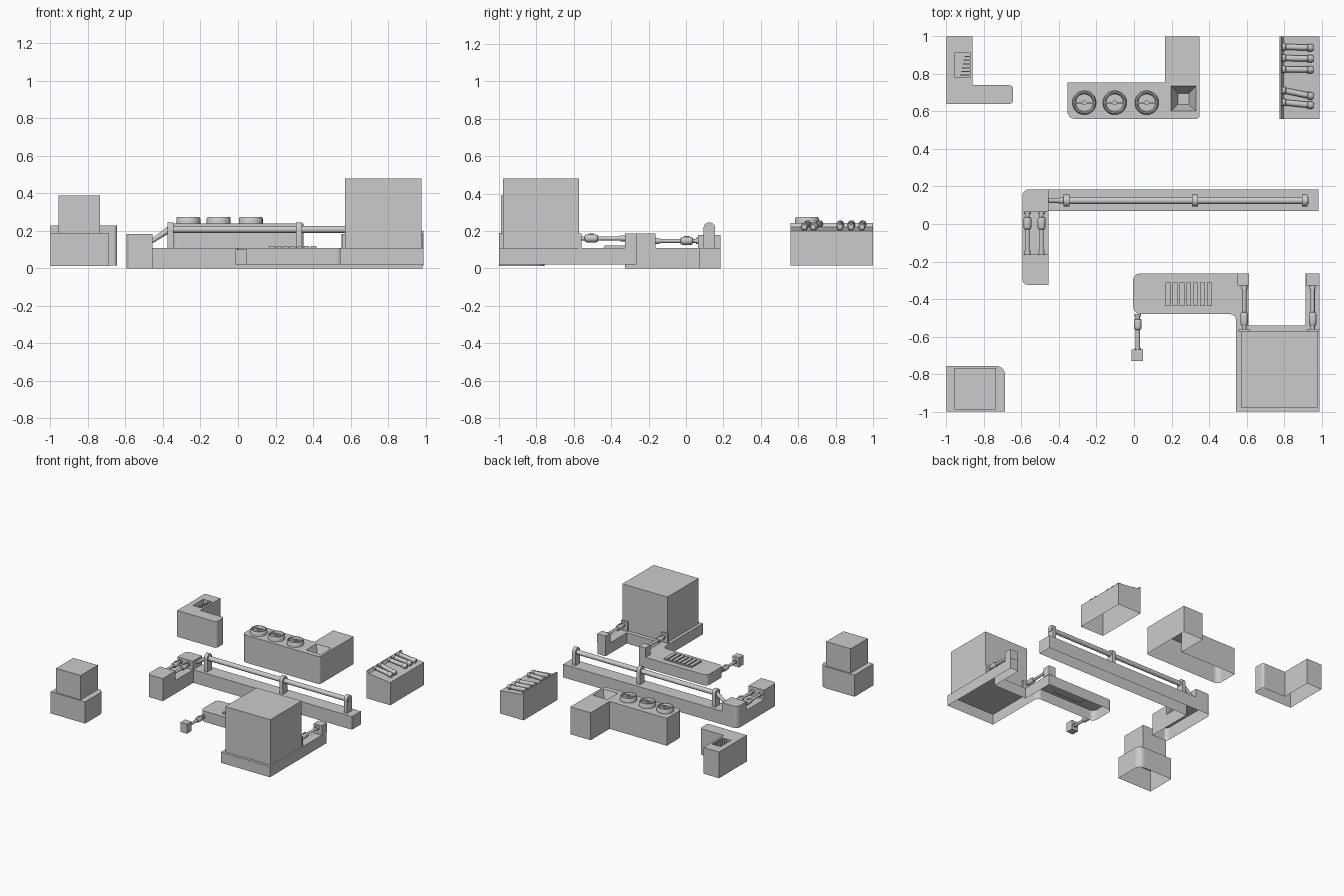
import bpy, bmesh, math
from mathutils import Vector

if "Cube" in bpy.data.objects:
    bpy.data.objects.remove(bpy.data.objects["Cube"])


def finish(name, bm, smooth=False):
    bmesh.ops.recalc_face_normals(bm, faces=bm.faces)
    me = bpy.data.meshes.new(name)
    bm.to_mesh(me)
    bm.free()
    ob = bpy.data.objects.new(name, me)
    bpy.context.collection.objects.link(ob)
    if smooth:
        bpy.ops.object.select_all(action='DESELECT')
        ob.select_set(True)
        bpy.context.view_layer.objects.active = ob
        bpy.ops.object.shade_smooth_by_angle(angle=math.radians(35))
    return ob


def rounded(pts, seg=5):
    """Outline of (x, y[, radius]) corners with rounded corners filled in."""
    out = []
    for i, p in enumerate(pts):
        c = Vector(p[:2])
        if len(p) == 2:
            out.append(c)
            continue
        a = c + (Vector(pts[i - 1][:2]) - c).normalized() * p[2]
        b = c + (Vector(pts[(i + 1) % len(pts)][:2]) - c).normalized() * p[2]
        mid = a + b - c
        for k in range(seg + 1):
            t = k / seg * math.pi / 2
            out.append(mid + (a - mid) * math.cos(t) + (b - mid) * math.sin(t))
    return out


def rect(x0, x1, y0, y1):
    return [(x0, y0), (x1, y0), (x1, y1), (x0, y1)]


def shell(name, pts, z0, z1, hole=None, closed=False):
    """Extruded outline, hollow underneath, with an optional hole in the top."""
    bm = bmesh.new()
    o = rounded(pts)
    n = len(o)
    lo = [bm.verts.new((p.x, p.y, z0)) for p in o]
    hi = [bm.verts.new((p.x, p.y, z1)) for p in o]
    for i in range(n):
        j = (i + 1) % n
        bm.faces.new((lo[i], lo[j], hi[j], hi[i]))
    if closed:
        bm.faces.new(lo[::-1])
    if hole:
        h = [bm.verts.new((x, y, z1)) for x, y in hole]
        edges = [bm.edges.new((h[i - 1], h[i])) for i in range(len(h))]
        edges += [bm.edges.get((hi[i - 1], hi[i])) for i in range(n)]
        bmesh.ops.triangle_fill(bm, use_beauty=True, edges=edges, normal=(0, 0, 1))
    else:
        bm.faces.new(hi)
    return finish(name, bm)


def box(name, x0, x1, y0, y1, z0, z1):
    return shell(name, rect(x0, x1, y0, y1), z0, z1, closed=True)


def pit(name, top, z1, bottom, z0):
    bm = bmesh.new()
    a = [bm.verts.new((x, y, z1)) for x, y in top]
    b = [bm.verts.new((x, y, z0)) for x, y in bottom]
    for i in range(4):
        j = (i + 1) % 4
        bm.faces.new((a[j], a[i], b[i], b[j]))
    bm.faces.new(b)
    ob = finish(name, bm)
    ob.data.flip_normals()
    return ob


def lathe(name, a, b, prof, seg=16):
    """Turned part between a and b; prof is (fraction along, radius)."""
    a, b = Vector(a), Vector(b)
    q = (b - a).to_track_quat('Z', 'Y')
    bm = bmesh.new()
    rings = []
    for t, r in prof:
        rings.append([bm.verts.new(a.lerp(b, t) + q @ Vector((r * math.cos(2 * math.pi * k / seg),
                      r * math.sin(2 * math.pi * k / seg), 0))) for k in range(seg)])
    for u, v in zip(rings, rings[1:]):
        for k in range(seg):
            m = (k + 1) % seg
            bm.faces.new((u[k], u[m], v[m], v[k]))
    bm.faces.new(rings[0][::-1])
    bm.faces.new(rings[-1])
    return finish(name, bm, True)


def piston(name, x, ya, yb, z):
    """Rod with a thick sleeve near end a and a collar near end b."""
    lathe(name, (x, ya, z), (x, yb, z),
          [(0, .018), (.06, .018), (.06, .011), (.13, .011), (.14, .017), (.17, .021), (.38, .021),
           (.41, .017), (.42, .011), (.9, .011), (.9, .016), (1, .016)])
    ym = ya + (yb - ya) * .275
    box(name + "_latch", x - .006, x + .006, ym - .015, ym + .015, z + .01, z + .025)


# back left corner block with louvred vent
vent = rect(-.955, -.875, .78, .915)
shell("corner_block", [(-1, .64), (-.645, .64, .02), (-.645, .74, .02), (-.86, .74), (-.86, 1), (-1, 1)],
      .015, .23, vent)
pit("corner_vent", vent, .23, vent, .19)
for i in range(6):
    y = .79 + i * .02
    box("vent_slat", -.925 + .004 * i, -.875, y, y + .007, .19, .227)

# back middle console with funnel and three dials
well = rect(.197, .33, .602, .735)
shell("console", [(-.355, .56, .04), (.35, .56, .02), (.35, 1), (.165, 1), (.165, .755), (-.355, .755)],
      .015, .24, well)
pit("console_funnel", well, .24, rect(.235, .292, .638, .695), .15)
for x in (-.265, -.103, .068):
    lathe("dial", (x, .647, .235), (x, .647, .275),
          [(0, .064), (.75, .064), (1, .058), (1, .052), (.6, .046), (.6, .012), (.85, .012)], 28)
    box("dial_bar", x - .055, x + .055, .643, .651, .255, .275)

# back right rack with sloped top and loose tubes
bm = bmesh.new()
prof = [(.99, .015), (.99, .2), (.797, .222), (.785, .243), (.775, .243), (.775, .015)]
ra, rb = [[bm.verts.new((x, y, z)) for x, z in prof] for y in (.56, 1)]
for i in range(5):
    bm.faces.new((ra[i], ra[i + 1], rb[i + 1], rb[i]))
bm.faces.new(ra)
bm.faces.new(rb[::-1])
finish("tube_rack", bm)
for y0, y1 in ((.945, .94), (.885, .882), (.825, .823), (.715, .68), (.65, .632)):
    lathe("rack_tube", (.785, y0, .238), (.957, y1, .222),
          [(0, .015), (.03, .02), (.12, .02), (.14, .016), (.8, .016), (.82, .02), (.95, .02), (1, .014)], 14)

# long barrier with raised end blocks
shell("barrier_base", [(-.595, -.325, .03), (-.455, -.325), (-.455, .07), (.985, .07), (.985, .185),
                       (-.595, .185, .035)], 0, .108)
shell("barrier_rear_block", [(-.595, .065), (-.455, .065), (-.455, .185), (-.595, .185, .035)], .108, .178)
shell("barrier_front_block", [(-.595, -.325, .03), (-.455, -.325), (-.455, -.162), (-.595, -.162)], .108, .185)
for x in (-.568, -.493):
    piston("barrier_piston", x, .068, -.165, .147)

# pipe carried on round-topped posts
lathe("barrier_pipe", (-.375, .125, .208), (.93, .125, .208), [(0, .019), (1, .019)])
lathe("barrier_pipe_end", (-.36, .125, .212), (-.46, .125, .145), [(0, .018), (.5, .014), (1, .011)])
for x in (-.36, .325, .91):
    bm = bmesh.new()
    arc = [(.095, .1), (.155, .1)]
    arc += [(.125 + .031 * math.cos(t * math.pi / 10), .215 + .031 * math.sin(t * math.pi / 10)) for t in range(11)]
    pa, pb = [[bm.verts.new((x + d, y, z)) for y, z in arc] for d in (-.015, .015)]
    for i in range(len(arc)):
        bm.faces.new((pa[i - 1], pa[i], pb[i], pb[i - 1]))
    bm.faces.new(pa)
    bm.faces.new(pb)
    finish("pipe_post", bm, True)

# large machine: forked base and tall housing
shell("machine_base", [(.545, -1), (.99, -1), (.99, -.265), (.915, -.265), (.915, -.54), (.61, -.54),
                       (.61, -.265), (-.005, -.265, .035), (-.005, -.48, .04), (.545, -.48, .035)], .02, .108)
shell("machine_housing", rect(.57, .978, -.978, -.573), .108, .48)
for x in (.588, .953):
    box("fork_block", x - .037, x + .025 if x < .7 else .99, -.327, -.263, .108, .185)
    piston("fork_piston", x, -.575, -.325, .16)
    box("housing_bracket", x - .03, x + .03, -.576, -.56, .108, .185)

# raised grille on the base
box("grille_tray", .165, .42, -.44, -.31, .1, .112)
for i in range(7):
    x = .168 + i * .037
    box("grille_slat", x, x + .026, -.437, -.313, .11, .121)

# small foot on a strut
piston("foot_piston", .02, -.48, -.68, .06)
box("foot_cube", -.012, .048, -.73, -.67, .022, .1)

# front left stepped block
shell("stepped_block", [(-1, -1), (-.687, -1), (-.687, -.757, .05), (-1, -.757)], .012, .19)
shell("stepped_block_top", rect(-.957, -.735, -.99, -.768), .19, .39)
